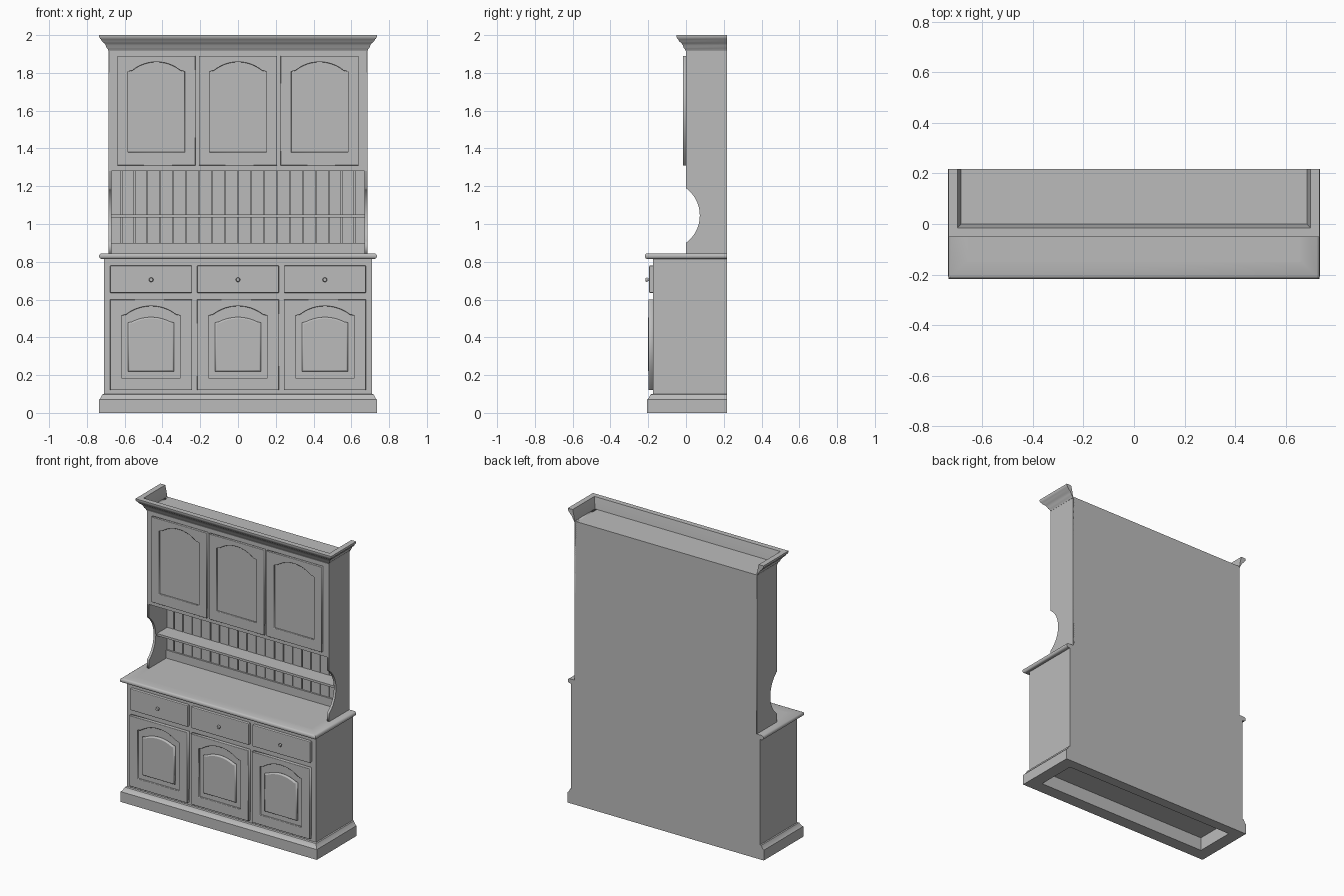
import bpy, bmesh, math
from mathutils import Matrix

if "Cube" in bpy.data.objects:
    bpy.data.objects.remove(bpy.data.objects["Cube"])

grey = bpy.data.materials.new("plain grey")
grey.use_nodes = True
grey.diffuse_color = (0.5, 0.5, 0.5, 1)
grey.node_tree.nodes["Principled BSDF"].inputs["Base Color"].default_value = (0.5, 0.5, 0.5, 1)

BACK = 0.218
FACING_FRONT = Matrix(((1, 0, 0, 0), (0, 0, -1, 0), (0, 1, 0, 0), (0, 0, 0, 1)))
FACING_SIDE = Matrix(((0, 0, 1, 0), (1, 0, 0, 0), (0, 1, 0, 0), (0, 0, 0, 1)))


def add(name, mesh, smooth=False):
    ob = bpy.data.objects.new(name, mesh)
    bpy.context.collection.objects.link(ob)
    mesh.materials.clear()
    mesh.materials.append(grey)
    if smooth:
        bpy.ops.object.select_all(action="DESELECT")
        ob.select_set(True)
        bpy.context.view_layer.objects.active = ob
        bpy.ops.object.shade_smooth_by_angle(angle=math.radians(35))
    return ob


def from_bmesh(name, bm, smooth=False):
    bmesh.ops.recalc_face_normals(bm, faces=bm.faces)
    mesh = bpy.data.meshes.new(name)
    bm.to_mesh(mesh)
    bm.free()
    return add(name, mesh, smooth)


def box(name, x0, x1, y0, y1, z0, z1, bevel=0):
    bm = bmesh.new()
    bmesh.ops.create_cube(bm, size=1)
    for v in bm.verts:
        v.co = [lo + (c + 0.5) * (hi - lo)
                for c, lo, hi in zip(v.co, (x0, y0, z0), (x1, y1, z1))]
    if bevel:
        bmesh.ops.bevel(bm, geom=bm.edges[:], offset=bevel, segments=2,
                        profile=0.5, affect="EDGES")
    return from_bmesh(name, bm)


def plate(name, outlines, centre, thickness, matrix, bevel=0):
    """Flat plate from closed outlines; an inner outline becomes a hole."""
    curve = bpy.data.curves.new(name, "CURVE")
    curve.dimensions = "2D"
    curve.fill_mode = "BOTH"
    curve.extrude = thickness / 2 - bevel
    curve.bevel_depth = bevel
    curve.bevel_resolution = 1
    curve.offset = -bevel
    for points in outlines:
        spline = curve.splines.new("POLY")
        spline.points.add(len(points) - 1)
        for p, (u, v) in zip(spline.points, points):
            p.co = (u, v, 0, 1)
        spline.use_cyclic_u = True
    temp = bpy.data.objects.new("temp", curve)
    bpy.context.collection.objects.link(temp)
    graph = bpy.context.evaluated_depsgraph_get()
    mesh = bpy.data.meshes.new_from_object(temp.evaluated_get(graph))
    bpy.data.objects.remove(temp)
    mesh.transform(Matrix.Translation(centre) @ matrix)
    mesh.name = name
    return add(name, mesh)


def moulding(name, profile, half_width, front):
    """Sweep an (outward, height) profile around both sides and the front."""
    bm = bmesh.new()
    rings = []
    for side, at_back in ((-1, True), (-1, False), (1, False), (1, True)):
        rings.append([bm.verts.new((side * (half_width + d),
                                    BACK if at_back else front - d, z))
                      for d, z in profile])
    n = len(profile)
    for a, b in zip(rings, rings[1:]):
        for i in range(n):
            j = (i + 1) % n
            bm.faces.new((a[i], a[j], b[j], b[i]))
    bm.faces.new(rings[0])
    bm.faces.new(rings[-1])
    return from_bmesh(name, bm, True)


def rect(cx, half, z0, z1):
    return [(cx - half, z0), (cx + half, z0), (cx + half, z1), (cx - half, z1)]


def arch(cx, half, arch_half, z0, shoulder, top, steps=16):
    """Panel outline with square shoulders and a segmental arch."""
    rise = top - shoulder
    r = (arch_half ** 2 + rise ** 2) / (2 * rise)
    sweep = math.asin(arch_half / r)
    curve = []
    for i in range(steps + 1):
        a = sweep * (1 - 2 * i / steps)
        curve.append((cx + r * math.sin(a), top - r + r * math.cos(a)))
    return ([(cx - half, z0), (cx + half, z0), (cx + half, shoulder - 0.005)] + curve
            + [(cx - half, shoulder - 0.005)])


# Plinth: hollow frame with a sloped top edge
moulding("plinth", [(-0.06, 0), (0.025, 0), (0.025, 0.07), (0.016, 0.078),
                    (0.006, 0.098), (0, 0.1), (-0.06, 0.1)], 0.712, -0.182)
box("plinth_back", -0.66, 0.66, 0.15, BACK, 0, 0.1)

# Lower cupboard and worktop with rounded nose
box("lower_carcass", -0.71, 0.71, -0.175, BACK, 0.09, 0.82)
box("worktop", -0.66, 0.66, -0.15, BACK, 0.815, 0.845)
moulding("worktop_edge", [(-0.06, 0.815), (0.013, 0.815), (0.021, 0.819), (0.025, 0.826),
                          (0.025, 0.834), (0.021, 0.841), (0.013, 0.845), (-0.06, 0.845)],
         0.71, -0.193)

# Drawers, knobs and lower doors
for label, cx in (("right", -0.46), ("middle", 0), ("left", 0.46)):
    box(label + "_drawer", cx - 0.217, cx + 0.217, -0.195, -0.17, 0.635, 0.78, 0.005)
    bm = bmesh.new()
    for radius, y, depth in ((0.006, -0.2, 0.014), (0.012, -0.21, 0.01)):
        bmesh.ops.create_cone(bm, cap_ends=True, segments=16, radius1=radius,
                              radius2=radius * 0.75, depth=depth,
                              matrix=Matrix.Translation((cx, y, 0.705))
                              @ Matrix.Rotation(math.pi / 2, 4, "X"))
    from_bmesh(label + "_drawer_knob", bm, True)

    plate(label + "_lower_door",
          [rect(cx, 0.217, 0.12, 0.6), arch(cx, 0.156, 0.132, 0.185, 0.52, 0.565)],
          (0, -0.186, 0), 0.026, FACING_FRONT, 0.003)
    box(label + "_lower_door_back", cx - 0.2, cx + 0.2, -0.186, -0.17, 0.14, 0.58)
    plate(label + "_raised_panel", [arch(cx, 0.122, 0.1, 0.22, 0.483, 0.507)],
          (0, -0.192, 0), 0.02, FACING_FRONT, 0.008)

# Upper cupboard and back panel
box("upper_cupboard", -0.684, 0.684, 0, 0.21, 1.28, 1.925)
box("back_panel", -0.684, 0.684, 0.205, BACK, 0.84, 1.925)

# Side panels with a round cut-out
cut = []
for i in range(25):
    a = math.radians(-53.5 + 107 * i / 24)
    cut.append((-0.107 + 0.18 * math.cos(a), 1.045 + 0.18 * math.sin(a)))
outline = [(BACK, 0.84), (0, 0.84)] + cut + [(0, 1.925), (BACK, 1.925)]
for label, side in (("left", 1), ("right", -1)):
    plate(label + "_side_panel", [outline], (side * 0.677, 0, 0), 0.016, FACING_SIDE)

# Upper doors with arched recesses
for label, cx in (("right", -0.432), ("middle", 0), ("left", 0.432)):
    plate(label + "_upper_door",
          [rect(cx, 0.207, 1.31, 1.89), arch(cx, 0.15, 0.127, 1.38, 1.812, 1.857)],
          (0, -0.008, 0), 0.018, FACING_FRONT, 0.003)
    box(label + "_upper_door_back", cx - 0.19, cx + 0.19, -0.006, 0.002, 1.33, 1.87)

# Tongue-and-groove boards, bottom rail and plate shelf
pitch = 0.0687
for i in range(-10, 10):
    x0 = max(i * pitch + 0.003, -0.669)
    x1 = min((i + 1) * pitch - 0.003, 0.669)
    box("back_board_%d" % (i + 11), x0, x1, 0.195, 0.207, 0.89, 1.285)
box("bottom_rail", -0.67, 0.67, 0.185, 0.21, 0.84, 0.9)
box("plate_shelf", -0.67, 0.67, 0.085, 0.2, 1.035, 1.05)

# Crown moulding, open at the back
moulding("crown", [(0.002, 1.915), (0.006, 1.927), (0.012, 1.933), (0.016, 1.945),
                   (0.024, 1.957), (0.036, 1.967), (0.041, 1.977), (0.047, 1.982),
                   (0.051, 1.992), (0.051, 2), (0.015, 2), (0.006, 1.96), (0, 1.925),
                   (-0.01, 1.915)], 0.684, 0)
